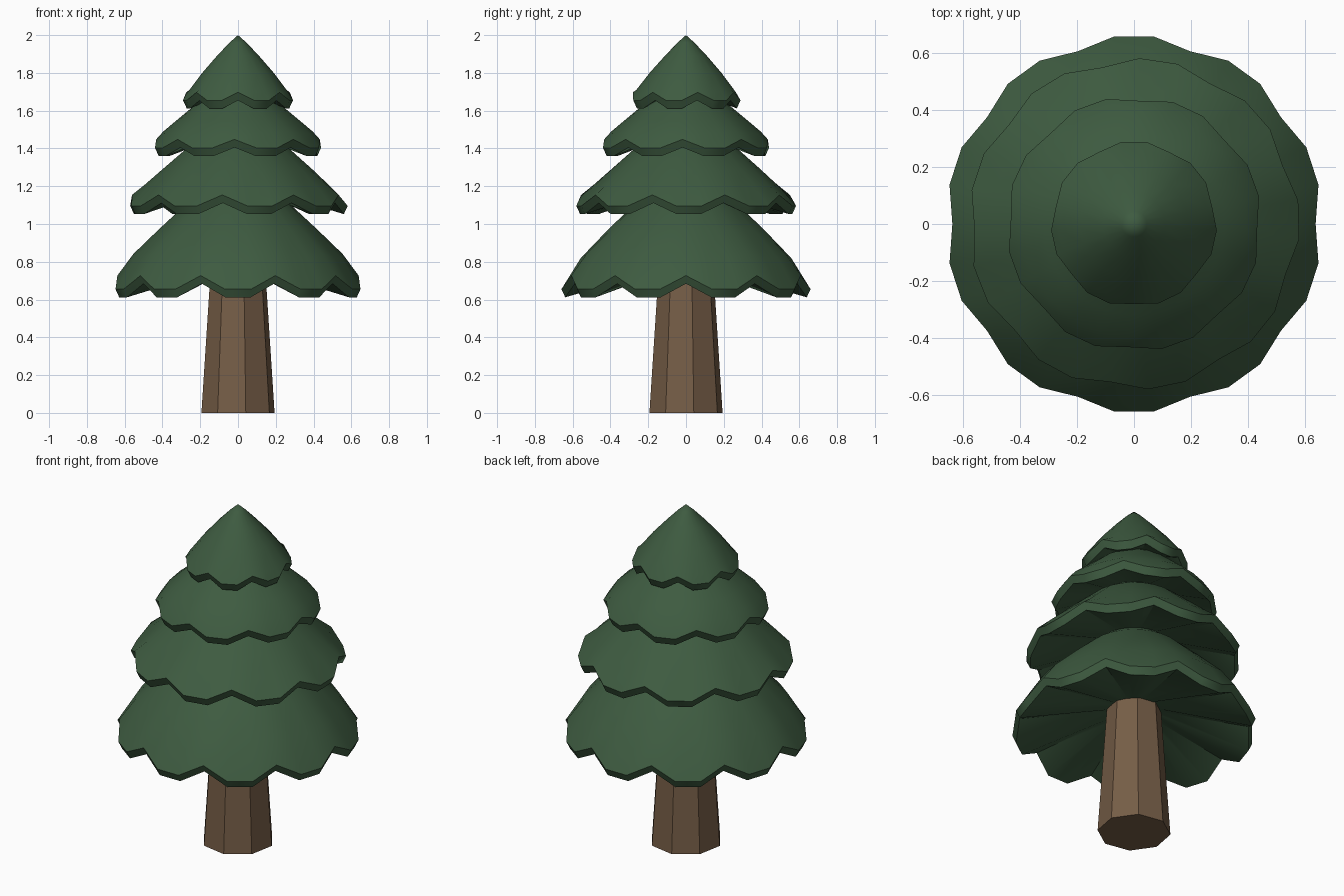
import bpy, bmesh, math

if "Cube" in bpy.data.objects:
    bpy.data.objects.remove(bpy.data.objects["Cube"])


def material(name, rgb):
    m = bpy.data.materials.new(name)
    m.diffuse_color = (*rgb, 1)
    m.use_nodes = True
    m.node_tree.nodes["Principled BSDF"].inputs["Base Color"].default_value = m.diffuse_color
    return m


GREEN = material("pine_green", (0.048, 0.105, 0.052))
BROWN = material("bark_brown", (0.18, 0.11, 0.062))


def make_object(name, bm, mat):
    bmesh.ops.recalc_face_normals(bm, faces=bm.faces)
    me = bpy.data.meshes.new(name)
    bm.to_mesh(me)
    bm.free()
    me.materials.append(mat)
    ob = bpy.data.objects.new(name, me)
    bpy.context.collection.objects.link(ob)
    return ob


def loft(bm, rings):
    """Bridge equal-length closed rings of points."""
    rows = [[bm.verts.new(p) for p in ring] for ring in rings]
    n = len(rows[0])
    for a, b in zip(rows, rows[1:]):
        for i in range(n):
            j = (i + 1) % n
            bm.faces.new((a[i], a[j], b[j], b[i]))
    return rows


def fan(bm, row, point):
    c = bm.verts.new(point)
    for i in range(len(row)):
        bm.faces.new((row[i], row[(i + 1) % len(row)], c))


def polar(r, deg, z):
    # angle measured from the front, towards +x
    a = math.radians(deg)
    return (r * math.sin(a), -r * math.cos(a), z)


# tapered eight-sided trunk
bm = bmesh.new()
rows = loft(bm, [[polar(r, 12 + 45 * i, z) for i in range(8)]
                 for r, z in ((0.198, 0), (0.145, 0.8))])
for row in rows:
    bm.faces.new(row)
make_object("trunk", bm, BROWN)


def branch_tier(name, lobes, notch_angle, tip_z, notch_rise, edge, inner, dome, apex):
    """Scalloped skirt: each lobe has one raised notch and two low tips."""
    n = lobes * 3
    step = 360 / n

    def ring(r, z, wave):
        pts = []
        for i in range(n):
            w = wave if i % 3 == 0 else 0
            pts.append(polar(r * (1 - 0.037 * w), notch_angle + step * i,
                             z + notch_rise * w))
        return pts

    bm = bmesh.new()
    rings = [ring(inner[0], inner[1], 0),
             ring(edge - 0.02, tip_z, 1),
             ring(edge, tip_z + 0.043, 1)]
    rings += [ring(r, z, w) for r, z, w in dome]
    rows = loft(bm, rings)
    fan(bm, rows[0], (0, 0, inner[1] + 0.01))
    fan(bm, rows[-1], (0, 0, apex))
    ob = make_object(name, bm, GREEN)
    bpy.context.view_layer.objects.active = ob
    ob.select_set(True)
    bpy.ops.object.shade_smooth_by_angle(angle=math.radians(35))
    ob.select_set(False)


# four tiers of branches, with fewer lobes towards the top
branch_tier("bottom_branches", 10, 18, 0.612, 0.072, 0.663, (0.13, 0.76),
            [(0.56, 0.82, 0.3), (0.42, 0.965, 0.1), (0.27, 1.11, 0), (0.12, 1.22, 0)], 1.27)
branch_tier("lower_middle_branches", 9, -8.5, 1.053, 0.058, 0.583, (0.18, 1.17),
            [(0.50, 1.19, 0.3), (0.40, 1.285, 0.1), (0.26, 1.41, 0), (0.12, 1.5, 0)], 1.55)
branch_tier("upper_middle_branches", 8, -2.5, 1.36, 0.045, 0.45, (0.15, 1.46),
            [(0.40, 1.478, 0.25), (0.32, 1.55, 0.1), (0.21, 1.645, 0), (0.1, 1.72, 0)], 1.76)
branch_tier("treetop", 7, 0, 1.612, 0.042, 0.292, (0.1, 1.68),
            [(0.265, 1.70, 0.25), (0.19, 1.80, 0.1), (0.11, 1.892, 0), (0.045, 1.96, 0)], 2.0)
